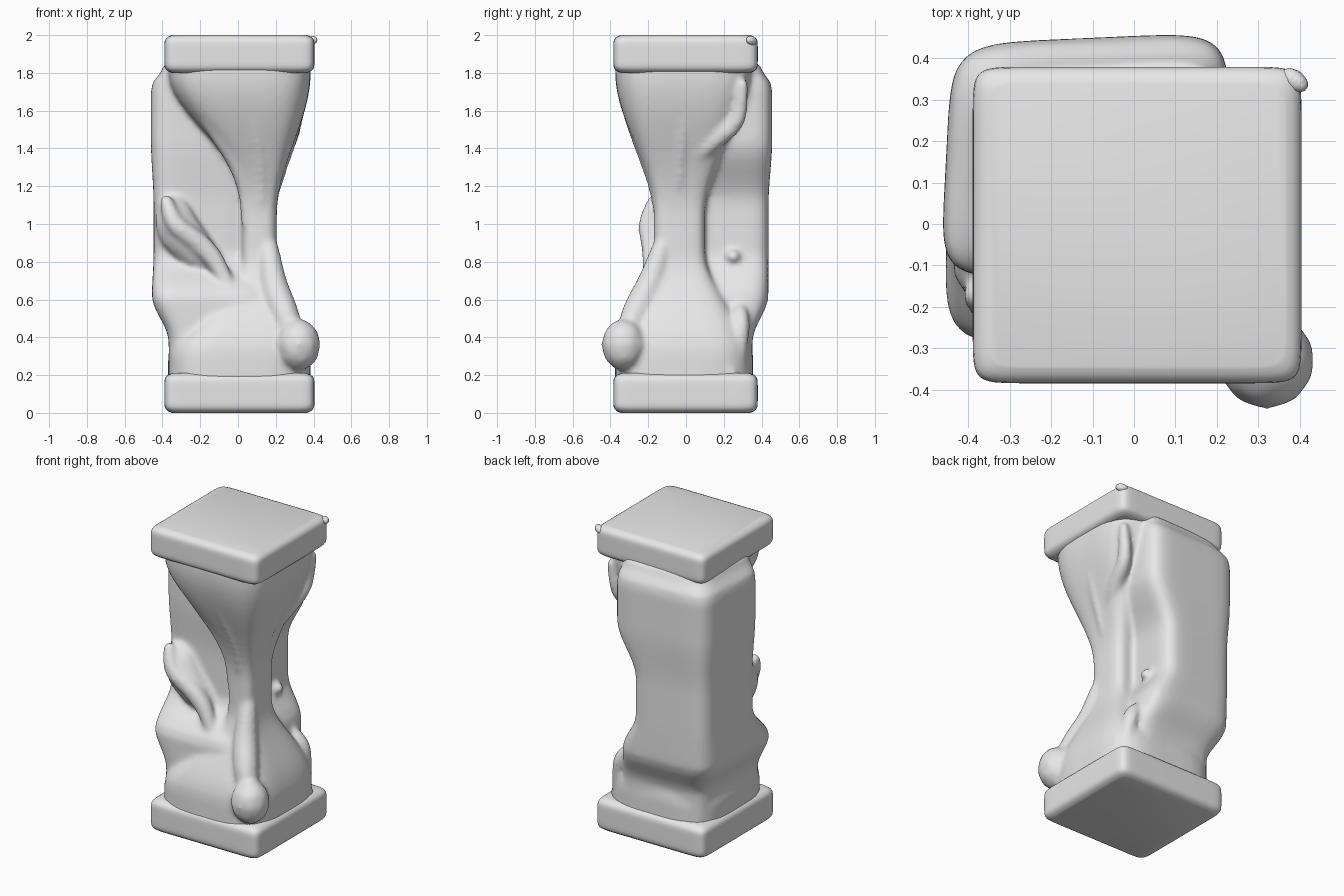
import bpy, bmesh, math
from mathutils import Matrix, Vector

default_cube = bpy.data.objects.get("Cube")
if default_cube:
    bpy.data.objects.remove(default_cube, do_unlink=True)

stone = bpy.data.materials.new("grey stone")
stone.use_nodes = True
grey = (.8, .8, .8, 1)
stone.diffuse_color = grey
stone.node_tree.nodes["Principled BSDF"].inputs["Base Color"].default_value = grey


def ramp(value, start, end):
    """Smooth step from zero at start to one at end."""
    t = min(max((value - start) / (end - start), 0), 1)
    return t * t * (3 - 2 * t)


def signed_power(value, exponent):
    return math.copysign(abs(value) ** exponent, value)


def loft(bm, heights, section, power, skew=0, sides=48):
    """Stack rounded rectangles; section(z) gives left, right, front, back."""
    rings = []
    for z in heights:
        left, right, front, back = section(z)
        ring = []
        for i in range(sides):
            angle = math.tau * (i + .5) / sides
            u = signed_power(math.cos(angle), 2 / power)
            v = signed_power(math.sin(angle), 2 / power)
            x = (left + right + u * (right - left)) / 2 + skew * v
            y = (front + back + v * (back - front)) / 2 + skew * u
            ring.append(bm.verts.new((x, y, z)))
        rings.append(ring)
    for low, high in zip(rings, rings[1:]):
        for i in range(sides):
            j = (i + 1) % sides
            bm.faces.new((low[i], low[j], high[j], high[i]))
    bm.faces.new(rings[0][::-1])
    bm.faces.new(rings[-1])


def ridge(bm, radius, *points, steps=7):
    """Row of overlapping balls along a smooth path, thinner at both ends."""
    path = [Vector(p) for p in points]
    path = [path[0], *path, path[-1]]
    spans = len(points) - 1
    for k in range(spans):
        before, start, end, after = path[k:k + 4]
        for i in range(steps + 1):
            t = i / steps
            slope_in, slope_out = (end - before) / 2, (after - start) / 2
            centre = start.lerp(end, ramp(t, 0, 1))
            centre += slope_in * t * (1 - t) ** 2 - slope_out * t * t * (1 - t)
            size = radius * (.6 + .4 * math.sin(math.pi * (k + t) / spans))
            bmesh.ops.create_icosphere(bm, subdivisions=2, radius=size,
                                       matrix=Matrix.Translation(centre))


def finish(bm, name):
    bmesh.ops.recalc_face_normals(bm, faces=bm.faces)
    mesh = bpy.data.meshes.new(name)
    bm.to_mesh(mesh)
    bm.free()
    mesh.materials.append(stone)
    mesh.shade_smooth()
    mesh.set_sharp_from_angle(angle=math.radians(50))
    obj = bpy.data.objects.new(name, mesh)
    bpy.context.collection.objects.link(obj)
    return obj


# Base and cap slabs with softened edges
def slab(name, bottom, top):
    middle, half = (bottom + top) / 2, (top - bottom) / 2
    heights = [middle - half * math.cos(math.pi * k / 16) for k in range(17)]

    def section(z):
        inset = .04 * ((z - middle) / half) ** 8
        return inset - .39, .405 - inset, inset - .385, .38 - inset

    bm = bmesh.new()
    loft(bm, heights, section, power=16)
    finish(bm, name)


slab("base", 0, .21)
slab("cap", 1.8, 2)

# Small chip sticking out of one cap corner
bm = bmesh.new()
ridge(bm, .025, (.37, .36, 1.965), (.405, .335, 1.975))
finish(bm, "cap_chip")


# Rear block: straight waist, wider head, bulge above a narrower foot
waist = Vector((-.44, .09, -.1, .43))
head = Vector((-.455, .22, -.12, .45))
bulge = Vector((-.45, .2, -.28, .43))
foot = Vector((-.36, .25, -.28, .345))
shoulder = Vector((-.38, .2, -.13, .38))


def block(z):
    shape = waist.lerp(head, ramp(z, 1.1, 1.45))
    shape = shape.lerp(bulge, ramp(z, .85, .6))
    shape = shape.lerp(foot, ramp(z, .62, .38))
    return shape.lerp(shoulder, ramp(z, 1.72, 1.85))


# Drapery: narrow neck flaring out to both slabs
neck = Vector((.02, .205, -.17, .1))
hem = Vector((-.37, .385, -.375, .355))


def drape(z):
    flare = max(ramp(z, 1.05, 1.8), ramp(z, .85, .3))
    shape = neck.lerp(hem, flare)
    shape[0] = neck[0] + (hem[0] - neck[0]) * flare ** 1.4
    return shape


def drape_line(low, high, across, along):
    """Points up the drapery at fixed fractions of its width and depth."""
    for k in range(6):
        z = low + (high - low) * k / 5
        left, right, front, back = drape(z)
        yield left + (right - left) * across, front + (back - front) * along, z


# Body: block, drapery and folds fused into one surface
bm = bmesh.new()
levels = [z / 20 for z in range(2, 38)]
loft(bm, levels, block, power=6, skew=.015)
loft(bm, levels, drape, power=4)

# Folds along the front edge and down the drapery faces
ridge(bm, .05, *drape_line(1, 1.8, .14, .14))
ridge(bm, .03, *drape_line(1.1, 1.7, .55, .04))
ridge(bm, .03, *drape_line(1.2, 1.7, .96, .5))

# Side fold sweeping from the cap across to the neck
ridge(bm, .05, (.33, .3, 1.74), (.3, .27, 1.55), (.26, .14, 1.43),
      (.2, 0, 1.31), (.17, -.1, 1.2))

# Winding tendril on the front and the swelling under it
ridge(bm, .06, (-.38, -.17, 1.12), (-.33, -.2, 1), (-.2, -.18, .89),
      (-.12, -.18, .8), (-.05, -.2, .67))
ridge(bm, .12, (-.35, -.07, 1.1), (-.3, -.1, .95), (-.12, -.07, .75))

# Folds low on the side
ridge(bm, .05, (.2, .28, .56), (.27, .29, .45), (.3, .27, .2))
ridge(bm, .04, (.28, .08, .45), (.32, .16, .3), (.35, .25, .2))

# Knob on the recessed side wall
ridge(bm, .045, (.05, .25, .82), (.125, .25, .83))

# Round foot and the teardrop fold leading into it
ridge(bm, .12, (.32, -.33, .42), (.32, -.33, .36), (.32, -.33, .3))
ridge(bm, .08, (.16, -.12, .9), (.19, -.19, .68), (.25, -.27, .52), (.32, -.33, .36))

body = finish(bm, "draped_body")
fuse = body.modifiers.new("fuse", "REMESH")
fuse.mode = "VOXEL"
fuse.voxel_size = .014
fuse.use_smooth_shade = True
soften = body.modifiers.new("soften", "SMOOTH")
soften.factor = .5
soften.iterations = 10
